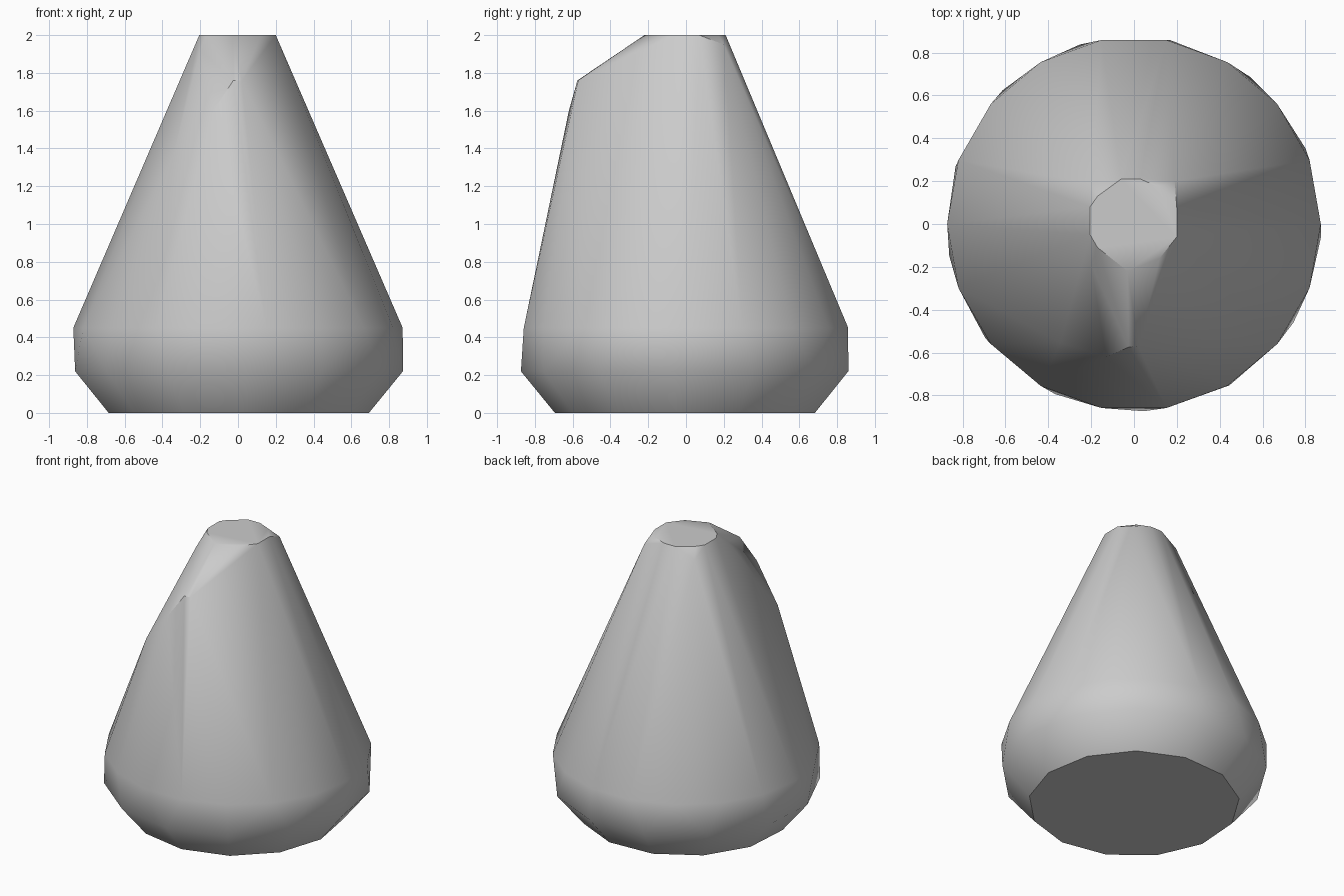
import bpy
import bmesh
from math import cos, sin, radians, tau

cube = bpy.data.objects.get("Cube")
if cube:
    bpy.data.objects.remove(cube, do_unlink=True)


def ring(radius, z, sides, start):
    """Points of a regular polygon around the vertical axis."""
    return [(radius * cos(radians(start) + tau * i / sides),
             radius * sin(radians(start) + tau * i / sides), z)
            for i in range(sides)]


# Grey stone material
stone = bpy.data.materials.new("plain grey")
stone.use_nodes = True
grey = (0.6, 0.6, 0.6, 1)
stone.diffuse_color = grey
stone.node_tree.nodes["Principled BSDF"].inputs["Base Color"].default_value = grey

# Chamfered base and the wide shoulder
points = ring(0.695, 0, 13, -4) + ring(0.875, 0.22, 13, -4) + ring(0.872, 0.45, 18, 0)

# Small flat top
top = [(-0.06, 0.21), (0.03, 0.21), (0.12, 0.17), (0.2, 0.07), (0.2, -0.06),
       (0.12, -0.16), (-0.03, -0.22), (-0.17, -0.11), (-0.205, -0.05),
       (-0.205, 0.08), (-0.17, 0.13)]
points += [(x, y, 2) for x, y in top]

# Chipped corners just under the top
points += [(0.19, 0.2, 1.95), (-0.2, 0.19, 1.93), (-0.2, -0.19, 1.92)]

# Front ridge: the beak tip and the edge that falls away from it
points += [(-0.025, -0.575, 1.76), (0.02, -0.57, 1.76),
           (-0.13, -0.62, 1.6), (-0.343, -0.554, 1.36)]

# Wrap one convex skin around all the points
bm = bmesh.new()
for p in points:
    bm.verts.new(p)
bmesh.ops.convex_hull(bm, input=bm.verts)
bmesh.ops.delete(bm, geom=[v for v in bm.verts if not v.link_faces], context='VERTS')
bmesh.ops.dissolve_limit(bm, angle_limit=radians(0.5), verts=bm.verts, edges=bm.edges)
bmesh.ops.recalc_face_normals(bm, faces=bm.faces)

mesh = bpy.data.meshes.new("tapered_stone")
bm.to_mesh(mesh)
bm.free()
mesh.materials.append(stone)
body = bpy.data.objects.new("tapered_stone", mesh)
bpy.context.collection.objects.link(body)

# Smooth sides with crisp rims
bpy.ops.object.select_all(action='DESELECT')
body.select_set(True)
bpy.context.view_layer.objects.active = body
bpy.ops.object.shade_smooth_by_angle(angle=radians(35))
